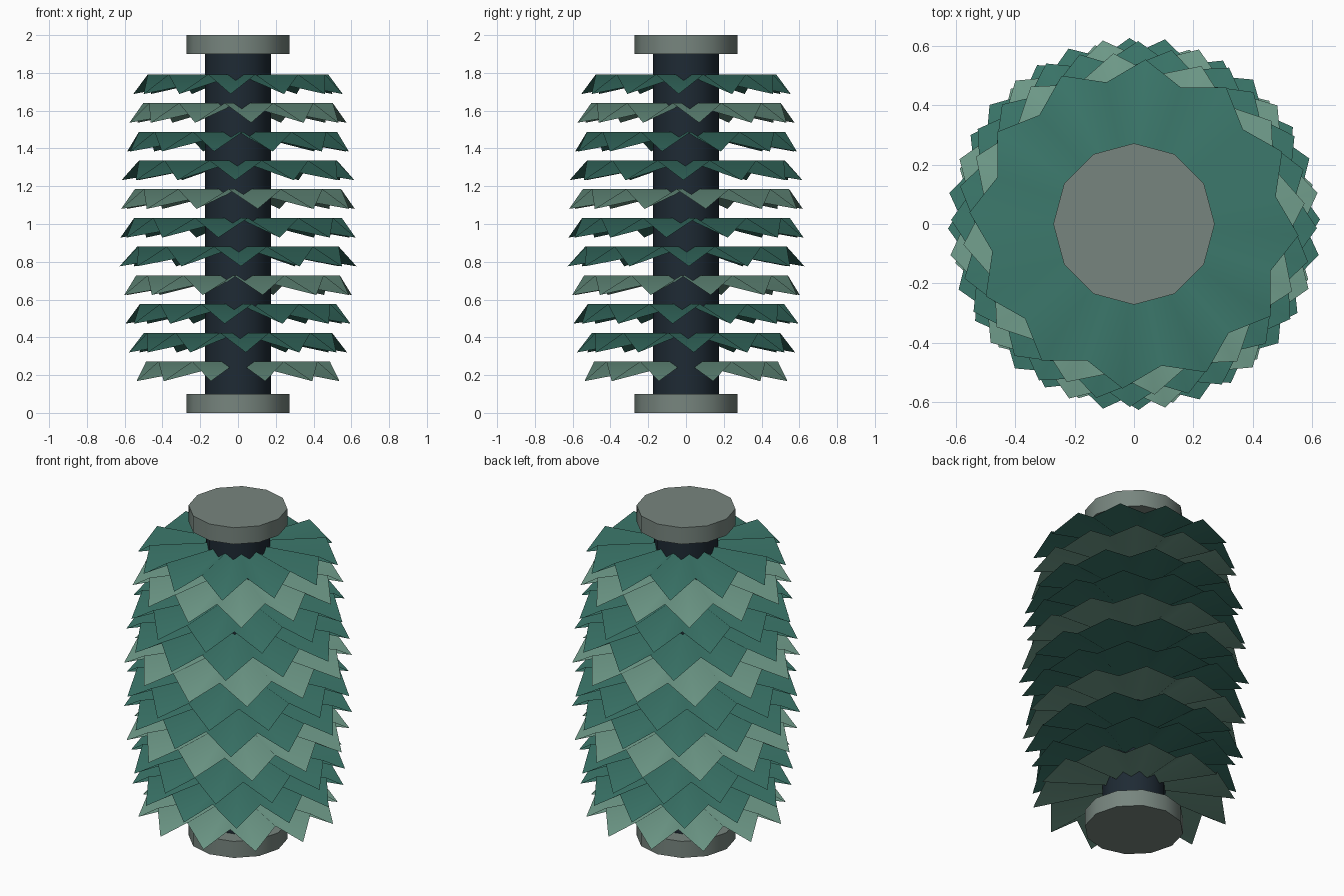
import bpy, bmesh, math

cube = bpy.data.objects.get("Cube")
if cube:
    bpy.data.objects.remove(cube)


def material(name, color):
    m = bpy.data.materials.new(name)
    m.diffuse_color = (*color, 1)
    m.use_nodes = True
    m.node_tree.nodes["Principled BSDF"].inputs["Base Color"].default_value = (*color, 1)
    return m


DARK_GREEN = material("dark green", (0.045, 0.19, 0.15))
PALE_GREEN = material("pale green", (0.17, 0.35, 0.27))
GREY = material("warm grey", (0.185, 0.235, 0.21))
NAVY = material("dark navy", (0.013, 0.023, 0.034))


def cylinder(name, radius, bottom, top, mat):
    bpy.ops.mesh.primitive_cylinder_add(vertices=12, radius=radius, depth=top - bottom,
                                        location=(0, 0, (bottom + top) / 2))
    ob = bpy.context.object
    ob.name = name
    ob.data.materials.append(mat)
    bpy.ops.object.shade_smooth_by_angle(angle=math.radians(40))


def leaf_ring(name, radius, top, turn, mat, leaves=12, drop=0.104):
    """Folded star: leaf tips hang down, the notches between them stay level."""
    bm = bmesh.new()
    apex = bm.verts.new((0, 0, top))
    rim = []
    for i in range(2 * leaves):
        a = turn + i * math.pi / leaves
        tip = i % 2 == 0
        r = radius if tip else radius * 0.875
        rim.append(bm.verts.new((r * math.cos(a), r * math.sin(a), top - drop * tip)))
    for a, b in zip(rim, rim[1:] + rim[:1]):
        bm.faces.new((apex, a, b)).smooth = True
    mesh = bpy.data.meshes.new(name)
    bm.to_mesh(mesh)
    bm.free()
    mesh.materials.append(mat)
    bpy.context.collection.objects.link(bpy.data.objects.new(name, mesh))


# Core and end caps
cylinder("core", 0.175, 0.05, 1.95, NAVY)
cylinder("bottom_cap", 0.272, 0, 0.1, GREY)
cylinder("top_cap", 0.272, 1.9, 2, GREY)

# Stacked leaf rings, each turned a little, widest in the middle
ROWS = 11
for k in range(ROWS):
    swell = math.sin(math.pi * k / (ROWS - 1))
    leaf_ring(f"leaf_ring_{k + 1}", 0.556 + 0.075 * swell, 0.272 + 0.152 * k,
              math.radians(15 + 19.1 * k), DARK_GREEN if k % 3 else PALE_GREEN)
